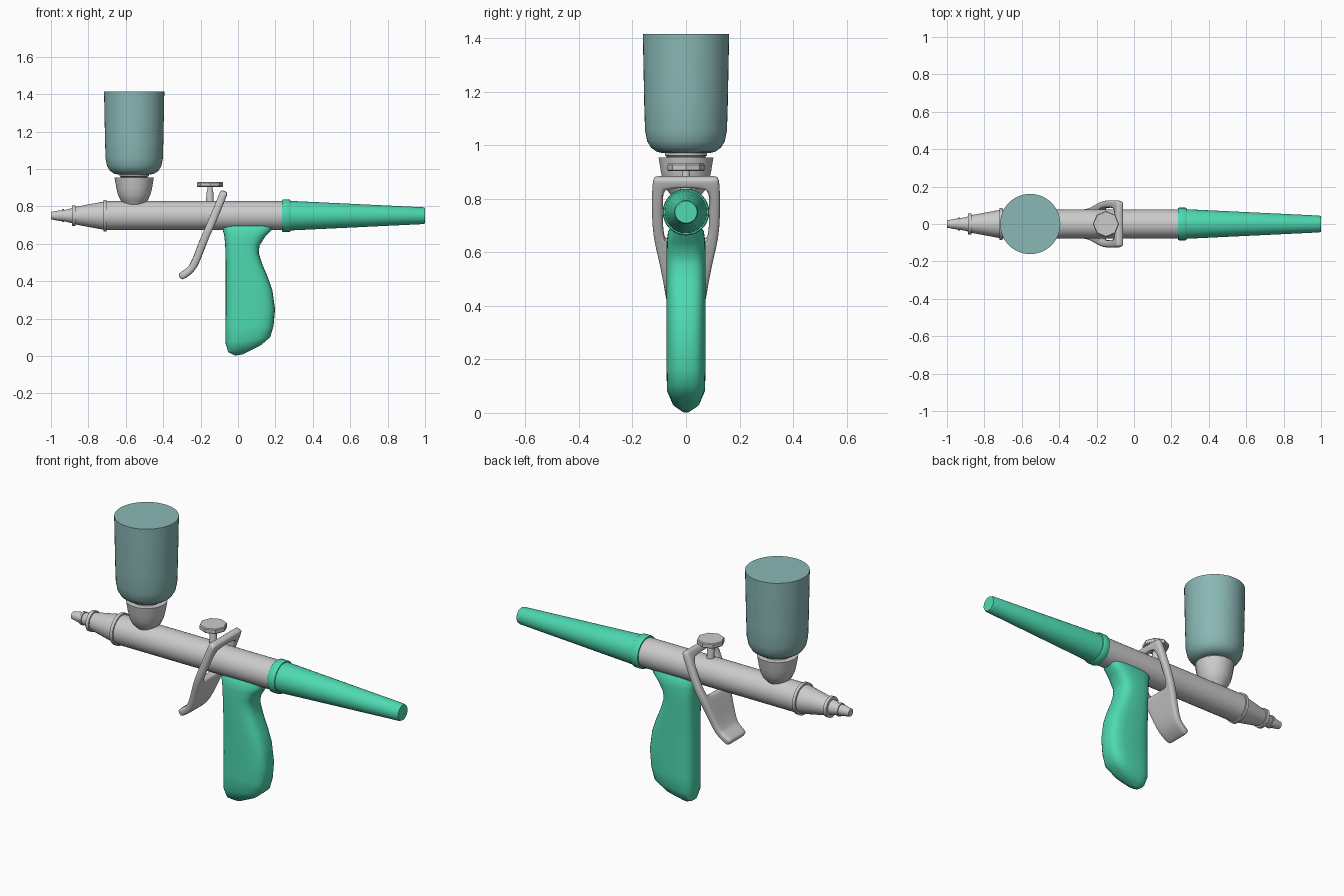
import bpy, bmesh, math
from mathutils import Matrix, Vector

if "Cube" in bpy.data.objects:
    bpy.data.objects.remove(bpy.data.objects["Cube"])


def material(name, rgb):
    m = bpy.data.materials.new(name)
    m.diffuse_color = (*rgb, 1)
    m.use_nodes = True
    m.node_tree.nodes["Principled BSDF"].inputs["Base Color"].default_value = m.diffuse_color
    return m


GREEN = material("green_plastic", (0.075, 0.70, 0.44))
TEAL = material("teal_cup", (0.25, 0.48, 0.46))


def finish(name, bm, mat=None, angle=35):
    bmesh.ops.recalc_face_normals(bm, faces=bm.faces)
    me = bpy.data.meshes.new(name)
    bm.to_mesh(me)
    bm.free()
    ob = bpy.data.objects.new(name, me)
    bpy.context.collection.objects.link(ob)
    if mat:
        me.materials.append(mat)
    bpy.ops.object.select_all(action='DESELECT')
    ob.select_set(True)
    bpy.context.view_layer.objects.active = ob
    if angle:
        bpy.ops.object.shade_smooth_by_angle(angle=math.radians(angle))
    return ob


def loft(name, rings, mat=None, angle=35):
    """Skin a list of closed point rings and cap both ends."""
    bm = bmesh.new()
    vs = [[bm.verts.new(p) for p in ring] for ring in rings]
    n = len(vs[0])
    for a, b in zip(vs, vs[1:]):
        for i in range(n):
            j = (i + 1) % n
            bm.faces.new((a[i], a[j], b[j], b[i]))
    bm.faces.new(vs[0])
    bm.faces.new(vs[-1])
    return finish(name, bm, mat, angle)


def lathe(name, profile, center, along_x=False, sides=32, mat=None, angle=35):
    """Turn (distance, radius) pairs about the z axis or the x axis."""
    rot = Matrix.Rotation(math.pi / 2, 4, 'Y') if along_x else Matrix()
    move = Matrix.Translation(center) @ rot
    turn = [2 * math.pi * i / sides for i in range(sides)]
    rings = [[move @ Vector((r * math.cos(t), r * math.sin(t), h)) for t in turn]
             for h, r in profile]
    return loft(name, rings, mat, angle)


AXIS = (0, 0, 0.75)

# barrel with stepped nozzle
lathe("barrel", [(-0.71, 0.0775), (0.25, 0.0775)], AXIS, True)
lathe("nozzle", [(-1.0, 0.020), (-0.95, 0.029), (-0.942, 0.029), (-0.942, 0.035),
                 (-0.93, 0.035), (-0.93, 0.030), (-0.888, 0.040), (-0.888, 0.055),
                 (-0.87, 0.055), (-0.87, 0.047), (-0.72, 0.075), (-0.72, 0.085),
                 (-0.703, 0.085), (-0.703, 0.07)], AXIS, True)

# tapered tail handle with collar
lathe("tail_handle", [(0.235, 0.076), (0.235, 0.084), (0.24, 0.087), (0.275, 0.087),
                      (0.28, 0.084), (0.28, 0.079), (0.99, 0.045), (1.0, 0.041)],
      AXIS, True, mat=GREEN)

# paint cup, threaded neck and funnel socket
CUP = (-0.555, 0, 0)
lathe("cup", [(0.97, 0.085), (0.975, 0.108), (0.99, 0.130), (1.015, 0.145),
              (1.055, 0.153), (1.15, 0.156), (1.405, 0.161), (1.415, 0.161)],
      CUP, sides=48, mat=TEAL)
lathe("cup_neck", [(0.94, 0.072), (0.958, 0.072), (0.962, 0.079), (0.972, 0.079),
                   (0.976, 0.07)], CUP)
lathe("cup_socket", [(0.79, 0.045), (0.81, 0.052), (0.83, 0.072), (0.865, 0.088),
                     (0.90, 0.096), (0.953, 0.105), (0.953, 0.08)],
      CUP, sides=14, angle=28)

# push button on top
BUTTON = (-0.15, 0, 0)
lathe("button_stem", [(0.80, 0.021), (0.87, 0.019), (0.89, 0.014), (0.91, 0.014)],
      BUTTON, sides=12)
lathe("button_cap", [(0.904, 0.066), (0.908, 0.07), (0.926, 0.07), (0.931, 0.066)],
      BUTTON, sides=8, angle=20)

# pistol grip: front x, front z, back x, back z, half width
sections = [(-0.086, 0.697, 0.198, 0.697, 0.055), (-0.083, 0.680, 0.182, 0.675, 0.067),
            (-0.074, 0.645, 0.145, 0.637, 0.072), (-0.069, 0.60, 0.115, 0.59, 0.073),
            (-0.067, 0.56, 0.111, 0.55, 0.073), (-0.066, 0.50, 0.130, 0.49, 0.073),
            (-0.066, 0.43, 0.160, 0.42, 0.073), (-0.066, 0.36, 0.184, 0.35, 0.073),
            (-0.066, 0.26, 0.198, 0.25, 0.073), (-0.067, 0.16, 0.190, 0.16, 0.073),
            (-0.067, 0.07, 0.172, 0.10, 0.071), (-0.052, 0.02, 0.120, 0.056, 0.050),
            (-0.015, 0.002, 0.025, 0.008, 0.012)]


def grip_ring(xf, zf, xb, zb, w, n=32, power=0.65):
    ring = []
    for i in range(n):
        t = 2 * math.pi * i / n
        c, s = math.cos(t), math.sin(t)
        u = 0.5 + 0.5 * math.copysign(abs(c) ** power, c)
        ring.append((xf + (xb - xf) * u, w * math.copysign(abs(s) ** power, s),
                     zf + (zb - zf) * u))
    return ring


loft("grip", [grip_ring(*s) for s in sections], GREEN, 40)

# trigger: yoke straddling the barrel, closing into a finger pad
# x, z, outer half width, inner half width
rows = [(-0.072, 0.882, 0.122, 0.085), (-0.088, 0.842, 0.127, 0.085),
        (-0.138, 0.72, 0.128, 0.088), (-0.172, 0.645, 0.120, 0.080),
        (-0.194, 0.59, 0.106, 0.055), (-0.222, 0.515, 0.090, 0.035),
        (-0.250, 0.460, 0.080, 0.032), (-0.312, 0.420, 0.074, 0.030)]
bm = bmesh.new()
grid = [[bm.verts.new((x, y, z)) for y in (-o, -i, i, o)] for x, z, o, i in rows]
for r, (a, b) in enumerate(zip(grid, grid[1:])):
    for c in range(3):
        if c == 1 and r in (1, 2):   # opening for the barrel
            continue
        bm.faces.new((a[c], a[c + 1], b[c + 1], b[c]))
trigger = finish("trigger", bm, angle=60)
solid = trigger.modifiers.new("thickness", 'SOLIDIFY')
solid.thickness = 0.042
solid.offset = 0
bevel = trigger.modifiers.new("edges", 'BEVEL')
bevel.width = 0.009
bevel.segments = 1
smooth = trigger.modifiers.new("rounding", 'SUBSURF')
smooth.levels = smooth.render_levels = 2
